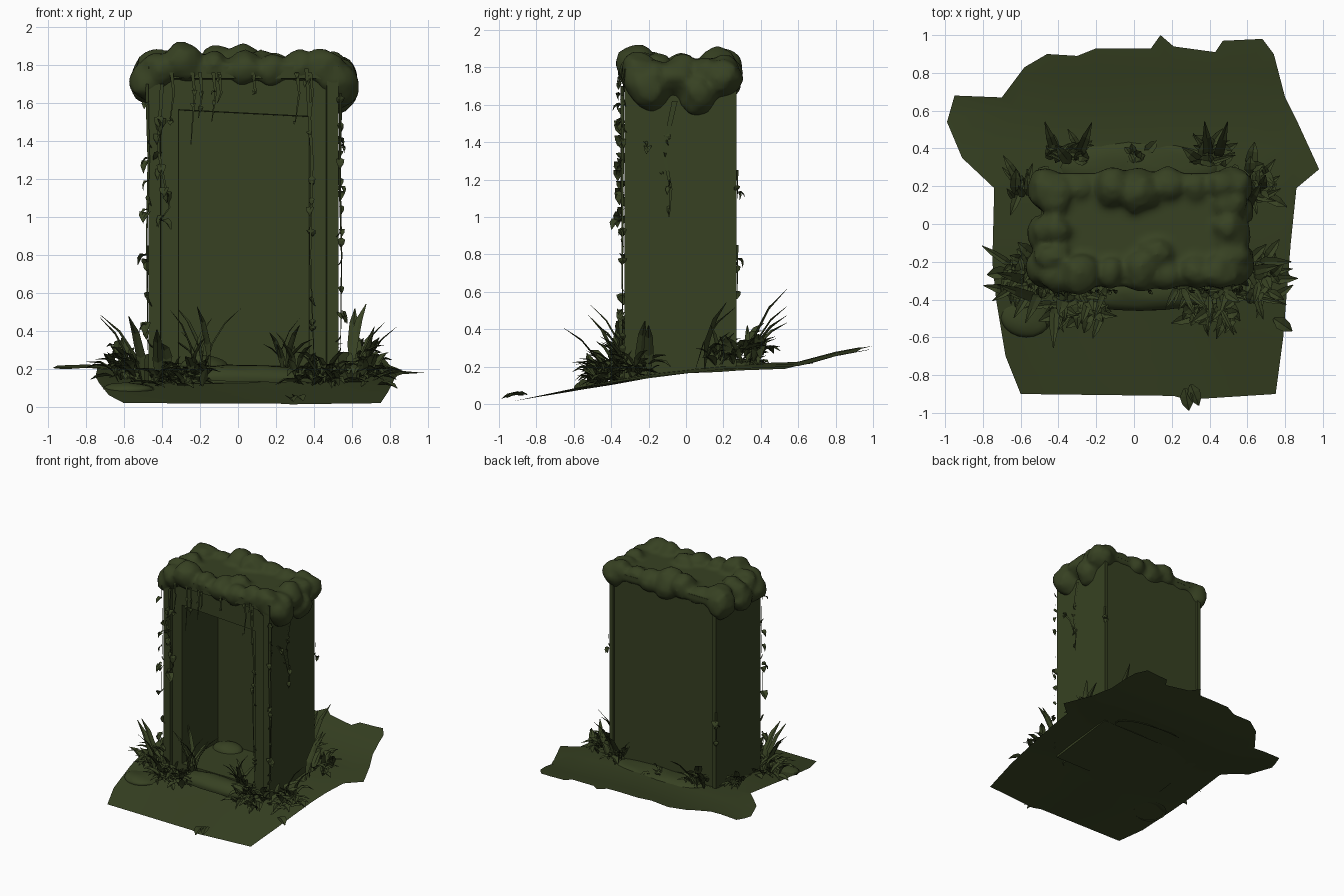
import bpy, bmesh, math, random
from mathutils import Vector, noise

if "Cube" in bpy.data.objects:
    bpy.data.objects.remove(bpy.data.objects["Cube"])

random.seed(7)
green = bpy.data.materials.new("moss green")
green.diffuse_color = (0.038, 0.053, 0.016, 1)
green.use_nodes = True
green.node_tree.nodes["Principled BSDF"].inputs["Base Color"].default_value = green.diffuse_color


def finish(name, bm, smooth=None):
    me = bpy.data.meshes.new(name)
    bm.to_mesh(me)
    bm.free()
    ob = bpy.data.objects.new(name, me)
    bpy.context.collection.objects.link(ob)
    me.materials.append(green)
    if smooth:
        bpy.ops.object.select_all(action='DESELECT')
        ob.select_set(True)
        bpy.context.view_layer.objects.active = ob
        bpy.ops.object.shade_smooth_by_angle(angle=math.radians(smooth))
    return ob


PROFILE = [(-1, 0.0), (-0.9, 0.02), (-0.5, 0.095), (-0.2, 0.15), (0.2, 0.2), (0.6, 0.215), (1, 0.29)]


def ground_z(y):
    for (y0, z0), (y1, z1) in zip(PROFILE, PROFILE[1:]):
        if y <= y1:
            return z0 + (z1 - z0) * (y - y0) / (y1 - y0)
    return PROFILE[-1][1]


# sloping torn sheet of ground
outline = [(-.6, -.9), (.21, -.91), (.28, -.93), (.75, -.9), (.79, -.6), (.83, -.1), (.86, .19), (.98, .29),
           (.87, .53), (.8, .67), (.74, .9), (.68, .98), (.47, .97), (.43, .91), (.21, .94), (.14, 1), (.09, .93),
           (-.2, .93), (-.3, .89), (-.46, .9), (-.58, .83), (-.7, .67), (-.95, .68), (-.99, .54), (-.91, .35),
           (-.74, .19), (-.75, -.2), (-.73, -.4), (-.68, -.7)]
bm = bmesh.new()
bm.faces.new([bm.verts.new((x, y, 0)) for x, y in outline])
for axis in (0, 1):
    for k in range(-4, 5):
        n = Vector((1 - axis, axis, 0))
        bmesh.ops.bisect_plane(bm, geom=bm.verts[:] + bm.edges[:] + bm.faces[:], plane_co=n * k * 0.2, plane_no=n)
for v in bm.verts:
    x, y = v.co.xy
    v.co.z = ground_z(y) + 0.012 * math.sin(5 * x + 2 * y) * min(1, abs(y + 0.9) * 2)
    if abs(x) > 0.85:
        v.co.z -= 0.015
    if y > 0.75:
        v.co.z += 0.015
finish("ground", bm, 60)

# monument body with stepped frame and deep niche at the front, shallow panel at the back
bm = bmesh.new()
bmesh.ops.create_cube(bm, size=1)
for v in bm.verts:
    v.co = (0.03 + v.co.x, -0.03 + v.co.y * 0.6, 0.925 + v.co.z * 1.73)


def sink(side, steps):
    bm.faces.ensure_lookup_table()
    face = next(f for f in bm.faces if f.normal.y * side > 0.9)
    for width, depth, sag in steps:
        bmesh.ops.inset_region(bm, faces=[face], thickness=width, use_even_offset=True)
        for v in face.verts:
            if v.co.z > 1:
                v.co.z -= sag * (1.5 if v.co.x > 0 else 1)
        bmesh.ops.inset_region(bm, faces=[face], thickness=0.004, use_even_offset=True)
        for v in face.verts:
            v.co.y -= side * depth


bm.normal_update()
sink(-1, [(0.062, 0.025, 0), (0.09, 0.48, 0.07)])
sink(1, [(0.03, 0.015, 0)])
for v in bm.verts:
    if v.co.z < 0.07 or (v.co.y > 0.2 and v.co.z < 0.2):
        v.co.z = ground_z(v.co.y) - 0.005
finish("monument_body", bm, 30)

# worn sill and low earth banks in front of and behind the body
for name, c, s in [("front_sill", (.03, -.36, .15), (.42, .1, .07)), ("niche_earth", (-.18, .12, .2), (.13, .1, .07)),
                   ("back_earth", (.03, .3, .2), (.42, .14, .04)), ("corner_mound", (-.57, -.48, .09), (.14, .12, .04))]:
    bm = bmesh.new()
    bmesh.ops.create_icosphere(bm, subdivisions=3, radius=1)
    low = [f for f in bm.faces if f.calc_center_median().z < -0.3]
    bmesh.ops.delete(bm, geom=low, context='FACES')
    for v in bm.verts:
        p = Vector((c[i] + v.co[i] * s[i] for i in range(3)))
        p.z = max(p.z + 0.015 * noise.noise(p * 9), ground_z(p.y) - 0.004)
        v.co = p
    finish(name, bm, 60)


# moss cap: slab and a ring of lumps, melted together
def lump(bm, x, y, z, r):
    ret = bmesh.ops.create_icosphere(bm, subdivisions=2, radius=r)
    for v in ret['verts']:
        v.co *= 1 + 0.3 * noise.noise(v.co * 9 + Vector((x, y, z)) * 10)
        v.co += Vector((x, y, z))


bm = bmesh.new()
bmesh.ops.create_cube(bm, size=1)
for v in bm.verts:
    v.co = (.03 + v.co.x * 1.0, -.03 + v.co.y * .6, 1.765 + v.co.z * .08)
for i in range(7):
    x = -0.42 + i * 0.15
    for y in (-0.25, 0.2):
        lump(bm, x, y + random.uniform(-.025, .02), 1.785 + random.uniform(-.02, .02), random.uniform(.08, .11))
for y in (-.18, -.03, .12):
    for x in (-.43, .51):
        lump(bm, x, y, 1.765 + random.uniform(-.02, .02), random.uniform(.085, .11))
for x, y, z, r in [(-.28, -.26, 1.82, .11), (-.47, -.24, 1.72, .11), (-.46, .18, 1.74, .12), (.5, .07, 1.67, .125),
                   (.52, -.22, 1.71, .12), (.51, .19, 1.74, .12), (.5, -.05, 1.75, .12), (.45, -.25, 1.79, .1),
                   (.03, .17, 1.76, .13), (.12, -.16, 1.77, .1), (-.47, -.05, 1.7, .1), (.52, -.18, 1.67, .11)]:
    lump(bm, x, y, z, r)
cap = finish("moss_cap", bm)
melt = cap.modifiers.new("melt", 'REMESH')
melt.voxel_size = 0.02
melt.use_smooth_shade = True
soften = cap.modifiers.new("soften", 'SMOOTH')
soften.iterations = 1


# folded, drooping leaf of two strips that can be kept above the ground
def leaf(bm, base, heading, rise, length, width, droop=0.5, floor=False):
    d = Vector((math.cos(heading), math.sin(heading), 0))
    side = Vector((-d.y, d.x, 0))
    rows = []
    for t, w in ((0, .25), (.35, 1), (.7, .8), (1, .08)):
        a = rise - droop * t
        p = Vector(base) + (d * math.cos(a) + Vector((0, 0, math.sin(a)))) * length * t
        if floor:
            p.z = max(p.z, ground_z(p.y) + .01)
        fold = Vector((0, 0, width * w * 0.25))
        rows.append([bm.verts.new(q) for q in (p - side * width * w / 2 + fold, p, p + side * width * w / 2 + fold)])
    for r0, r1 in zip(rows, rows[1:]):
        for i in (0, 1):
            bm.faces.new((r0[i], r0[i + 1], r1[i + 1], r1[i]))


# plant clusters: centre, spread, leaf count, longest leaf, outward heading, lowest rise
clusters = {
    "left_front_plants": ((-.3, -.42), (.15, .07), 75, .17, -1.7, .3),
    "left_side_plants": ((-.58, -.27), (.07, .1), 34, .22, 3.3, .3),
    "right_front_plants": ((.42, -.42), (.14, .08), 55, .18, -1.3, .3),
    "right_side_plants": ((.66, -.3), (.08, .13), 34, .18, -.2, .3),
    "right_back_plants": ((.66, .2), (.05, .1), 26, .2, .3, .8),
    "back_right_grass": ((.41, .36), (.06, .05), 20, .22, 1.5, .7),
    "back_left_grass": ((-.34, .36), (.1, .05), 24, .2, 1.6, .7),
    "left_back_plants": ((-.58, .18), (.06, .05), 14, .18, 2.8, .4),
    "back_middle_grass": ((.02, .35), (.05, .03), 8, .12, 1.6, .4),
}
for name, ((cx, cy), (sx, sy), count, size, out, low) in clusters.items():
    bm = bmesh.new()
    for i in range(count):
        x, y = cx + random.uniform(-sx, sx), cy + random.uniform(-sy, sy)
        leaf(bm, (x, y, ground_z(y) + random.uniform(0, .08)), out + random.uniform(-1.7, 1.7), random.uniform(low, 1.5),
             size * random.uniform(.35, 1), random.uniform(.025, .07), random.uniform(.2, .8), True)
    finish(name, bm)

# taller single blades: base x, y, heading, rise, length
bm = bmesh.new()
for x, y, h, a, n in [(-.5, -.4, 2.8, 1.4, .44), (-.56, -.3, 2.9, 1.5, .38), (.62, -.25, .2, 1.5, .34), (.66, -.2, 0, 1.4, .32),
                      (.44, .34, 1.3, 1.5, .46), (.4, .34, 1.7, 1.4, .38), (-.3, .34, 1.2, 1.3, .34), (.6, .1, 1, 1.6, .38),
                      (-.4, .33, 1.9, 1.2, .32), (-.5, -.36, -2, 1.5, .4), (.6, .05, 1.5, 1.4, .4), (-.42, -.42, -1.6, 1.3, .38)]:
    leaf(bm, (x, y, ground_z(y)), h, a, n, .055, .4)
# tall sprays inside the niche corners
for x, top in ((-.2, .38), (.28, .3)):
    for i in range(10):
        leaf(bm, (x + random.uniform(-.07, .06), -.33, .2), random.uniform(0, 6.3), random.uniform(1.0, 1.6),
             top * random.uniform(.5, 1.1), .035, .4)
finish("tall_blades", bm)

# loose leaves on the ground edges
bm = bmesh.new()
for x, y, h in [(.27, -.87, -1.4), (.3, -.85, -1.2), (.74, -.5, -.6), (-.66, -.25, 3.3), (.72, -.25, -.3)]:
    leaf(bm, (x, y, ground_z(y) + .02), h, .15, .12, .07, .3)
finish("edge_leaves", bm)


# hanging vines: path of points, stem width, leaf count
def vine(bm, pts, outward, width=.014, leaves=8, size=.06):
    pts = [Vector(p) for p in pts]
    across = Vector((-math.sin(outward), math.cos(outward), 0))
    rows = []
    for i, p in enumerate(pts):
        w = width * (1 - .8 * i / (len(pts) - 1))
        rows.append([bm.verts.new(p + across * s * w) for s in (-.5, .5)])
    for a, b in zip(rows, rows[1:]):
        bm.faces.new((a[0], a[1], b[1], b[0]))
    for i in range(leaves):
        t = random.uniform(0, len(pts) - 1.001)
        p = pts[int(t)].lerp(pts[int(t) + 1], t % 1)
        leaf(bm, p, outward + random.uniform(-1.2, 1.2), random.uniform(-1.5, .3), size * random.uniform(.5, 1),
             size * random.uniform(.5, .9), .8)


F, S = -math.pi / 2, 0.0
vines = {
    "left_corner_vine": ([(-.48, -.34, 1.7), (-.47, -.345, 1.3), (-.48, -.34, .9), (-.475, -.34, .3)], -2.4, .025, 15, .08),
    "left_frame_vine": ([(-.4, -.345, 1.7), (-.42, -.35, 1.35), (-.36, -.35, 1.05), (-.43, -.35, .95)], F, .02, 12, .09),
    "right_corner_vine": ([(.54, -.34, 1.65), (.535, -.34, 1.2), (.545, -.34, .8), (.54, -.34, .3)], -.7, .025, 15, .06),
    "right_frame_vine": ([(.36, -.35, 1.78), (.39, -.345, 1.3), (.38, -.34, .8), (.4, -.345, .25)], F, .02, 9, .06),
    "right_back_vine": ([(.535, .275, 1.25), (.54, .275, 1.1)], .8, .015, 4, .06),
    "left_back_vine": ([(-.475, .275, .85), (-.475, .275, .6)], 2.3, .015, 4, .07),
    "side_vine": ([(.54, -.06, 1.62), (.536, -.12, 1.35), (.54, -.08, 1.15), (.54, -.09, 1.0)], S, .03, 6, .05),
    "side_vine_branch": ([(.537, -.24, 1.42), (.538, -.15, 1.3), (.538, -.1, 1.15)], S, .025, 4, .05),
}
for i, (x, bottom) in enumerate([(-.13, 1.5), (-.1, 1.6), (-.24, 1.38), (-.2, 1.52), (.31, 1.5), (.38, 1.42),
                                 (-.35, 1.5), (.08, 1.64)]):
    vines["lintel_strand_%d" % i] = ([(x, -.35, 1.76), (x + .012, -.355, 1.65), (x - .008, -.35, bottom)], F, .02, 2, .04)
for name, args in vines.items():
    bm = bmesh.new()
    vine(bm, *args)
    finish(name, bm)
